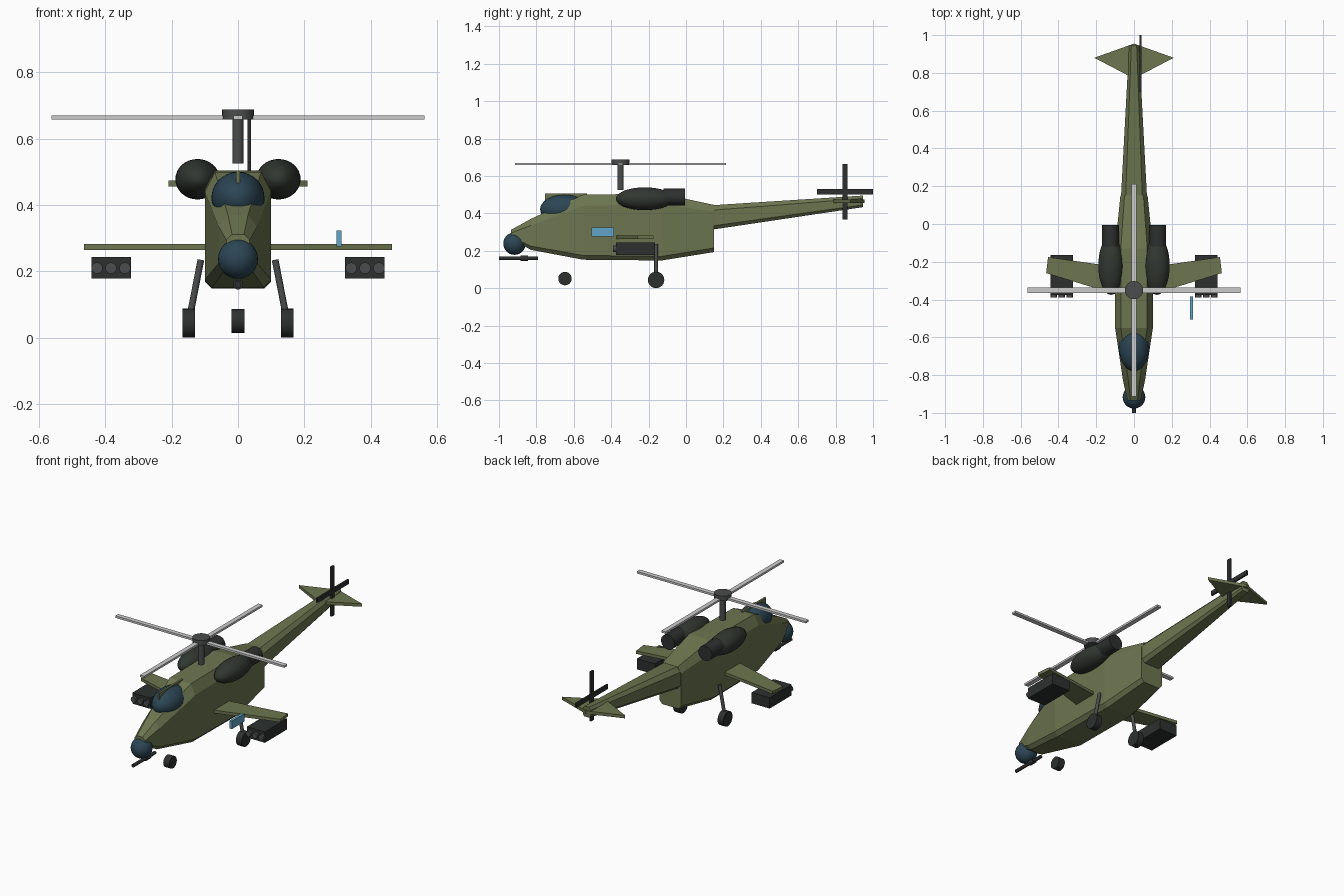
import bpy, bmesh, math
from mathutils import Vector

if "Cube" in bpy.data.objects:
    bpy.data.objects.remove(bpy.data.objects["Cube"])


def material(name, r, g, b):
    m = bpy.data.materials.new(name)
    m.diffuse_color = (r, g, b, 1)
    m.use_nodes = True
    m.node_tree.nodes["Principled BSDF"].inputs["Base Color"].default_value = m.diffuse_color
    return m


OLIVE = material("olive_paint", 0.15, 0.18, 0.08)
DARK = material("dark_metal", 0.025, 0.03, 0.028)
ENGINE = material("engine_green", 0.03, 0.038, 0.03)
GLASS = material("tinted_glass", 0.025, 0.06, 0.09)
GREY = material("dark_grey", 0.07, 0.075, 0.075)
BLUE = material("blue_panel", 0.12, 0.38, 0.58)


def finish(name, bm, mat=None):
    bmesh.ops.recalc_face_normals(bm, faces=bm.faces)
    me = bpy.data.meshes.new(name)
    bm.to_mesh(me)
    bm.free()
    ob = bpy.data.objects.new(name, me)
    bpy.context.collection.objects.link(ob)
    if mat:
        me.materials.append(mat)
    return ob


def smooth(ob):
    bpy.ops.object.select_all(action='DESELECT')
    ob.select_set(True)
    bpy.context.view_layer.objects.active = ob
    bpy.ops.object.shade_smooth_by_angle(angle=math.radians(35))


def box(name, lo, hi, mat=None):
    bm = bmesh.new()
    bmesh.ops.create_cube(bm, size=1)
    for v in bm.verts:
        v.co = Vector([lo[i] + (v.co[i] + 0.5) * (hi[i] - lo[i]) for i in range(3)])
    return finish(name, bm, mat)


def ellipsoid(name, center, radii, mat):
    bm = bmesh.new()
    bmesh.ops.create_uvsphere(bm, u_segments=32, v_segments=16, radius=1)
    for v in bm.verts:
        v.co = Vector([center[i] + v.co[i] * radii[i] for i in range(3)])
    smooth(finish(name, bm, mat))


def rod(name, a, b, r, mat, sides=24):
    a, b = Vector(a), Vector(b)
    bm = bmesh.new()
    bmesh.ops.create_cone(bm, cap_ends=True, segments=sides, radius1=r, radius2=r,
                          depth=(b - a).length)
    rot = (b - a).to_track_quat('Z', 'Y')
    for v in bm.verts:
        v.co = rot @ v.co + (a + b) / 2
    smooth(finish(name, bm, mat))


def loft(name, sections, mat):
    """Chamfered cross-sections: y, half width, top and bottom half width, four heights."""
    bm = bmesh.new()
    rings = []
    for y, w, wt, wb, z0, z1, z2, z3 in sections:
        half = [(wb, z0), (w, z1), (w, z2), (wt, z3)]
        pts = half + [(-x, z) for x, z in reversed(half)]
        rings.append([bm.verts.new((x, y, z)) for x, z in pts])
    for r, s in zip(rings, rings[1:]):
        for i in range(8):
            j = (i + 1) % 8
            bm.faces.new((r[i], r[j], s[j], s[i]))
    bm.faces.new(rings[0])
    bm.faces.new(rings[-1])
    return finish(name, bm, mat)


def plate(name, outline, z0, z1, mat):
    bm = bmesh.new()
    face = bm.faces.new([bm.verts.new((x, y, z0)) for x, y in outline])
    ext = bmesh.ops.extrude_face_region(bm, geom=[face], use_keep_orig=True)
    for v in ext["geom"]:
        if isinstance(v, bmesh.types.BMVert):
            v.co.z = z1
    return finish(name, bm, mat)


# fuselage and tail boom
loft("fuselage", [
    (-0.935, 0.035, 0.018, 0.02, 0.265, 0.275, 0.295, 0.312),
    (-0.83, 0.058, 0.03, 0.04, 0.205, 0.225, 0.335, 0.37),
    (-0.55, 0.10, 0.07, 0.078, 0.152, 0.175, 0.44, 0.50),
    (-0.13, 0.10, 0.07, 0.078, 0.148, 0.17, 0.45, 0.505),
    (0.15, 0.072, 0.05, 0.055, 0.193, 0.215, 0.41, 0.445)], OLIVE)
loft("tail_boom", [
    (0.12, 0.07, 0.045, 0.05, 0.31, 0.33, 0.415, 0.442),
    (0.945, 0.026, 0.014, 0.018, 0.433, 0.445, 0.48, 0.495)], OLIVE)
plate("tailplane", [(0, 0.77), (0.21, 0.88), (0, 0.955), (-0.21, 0.88)], 0.456, 0.474, OLIVE)

# canopy, its centre frame and the nose sensor
ellipsoid("canopy", (0, -0.65, 0.422), (0.08, 0.13, 0.078), GLASS)
box("canopy_frame", (-0.006, -0.755, 0.465), (0.006, -0.53, 0.505), OLIVE)
ellipsoid("nose_sensor", (0, -0.917, 0.238), (0.06, 0.06, 0.06), GLASS)

# chin gun
rod("gun_barrel", (0, -1.0, 0.16), (0, -0.79, 0.16), 0.01, DARK, 12)
rod("gun_collar", (0, -0.885, 0.16), (0, -0.845, 0.16), 0.015, DARK, 12)

# engines, wings, weapon pods and landing gear on both sides
for s, side in ((1, "left"), (-1, "right")):
    ellipsoid(side + "_engine", (s * 0.122, -0.22, 0.478), (0.067, 0.155, 0.061), ENGINE)
    rod(side + "_exhaust", (s * 0.125, -0.12, 0.487), (s * 0.125, -0.005, 0.487), 0.045, DARK)
    plate(side + "_wing", [(s * 0.04, -0.39), (s * 0.465, -0.26), (s * 0.455, -0.175),
                           (s * 0.04, -0.235)], 0.264, 0.282, OLIVE)
    x0, x1 = sorted((s * 0.322, s * 0.442))
    box(side + "_pod", (x0, -0.375, 0.178), (x1, -0.165, 0.243), DARK)
    for i in range(3):
        x = s * (0.341 + 0.042 * i)
        rod(f"{side}_pod_tube_{i + 1}", (x, -0.39, 0.21), (x, -0.30, 0.21), 0.017, GREY, 16)
    rod(side + "_main_strut", (s * 0.112, -0.16, 0.235), (s * 0.148, -0.16, 0.05), 0.01, GREY, 12)
    rod(side + "_main_wheel", (s * 0.129, -0.16, 0.044), (s * 0.167, -0.16, 0.044), 0.044, DARK)
rod("nose_wheel", (-0.02, -0.647, 0.051), (0.02, -0.647, 0.051), 0.036, DARK)

# blue panel on one wing
box("side_panel", (0.297, -0.505, 0.275), (0.312, -0.385, 0.323), BLUE)

# main rotor
rod("rotor_mast", (0, -0.35, 0.525), (0, -0.35, 0.665), 0.017, GREY)
rod("rotor_hub", (0, -0.35, 0.658), (0, -0.35, 0.688), 0.048, GREY)
box("rotor_blades_across", (-0.563, -0.364, 0.658), (0.563, -0.336, 0.67))
box("rotor_blades_along", (-0.014, -0.913, 0.658), (0.014, 0.213, 0.67))

# tail rotor
box("tail_rotor_upright", (0.028, 0.837, 0.367), (0.039, 0.863, 0.665), DARK)
box("tail_rotor_level", (0.028, 0.70, 0.502), (0.039, 1.0, 0.529), DARK)
